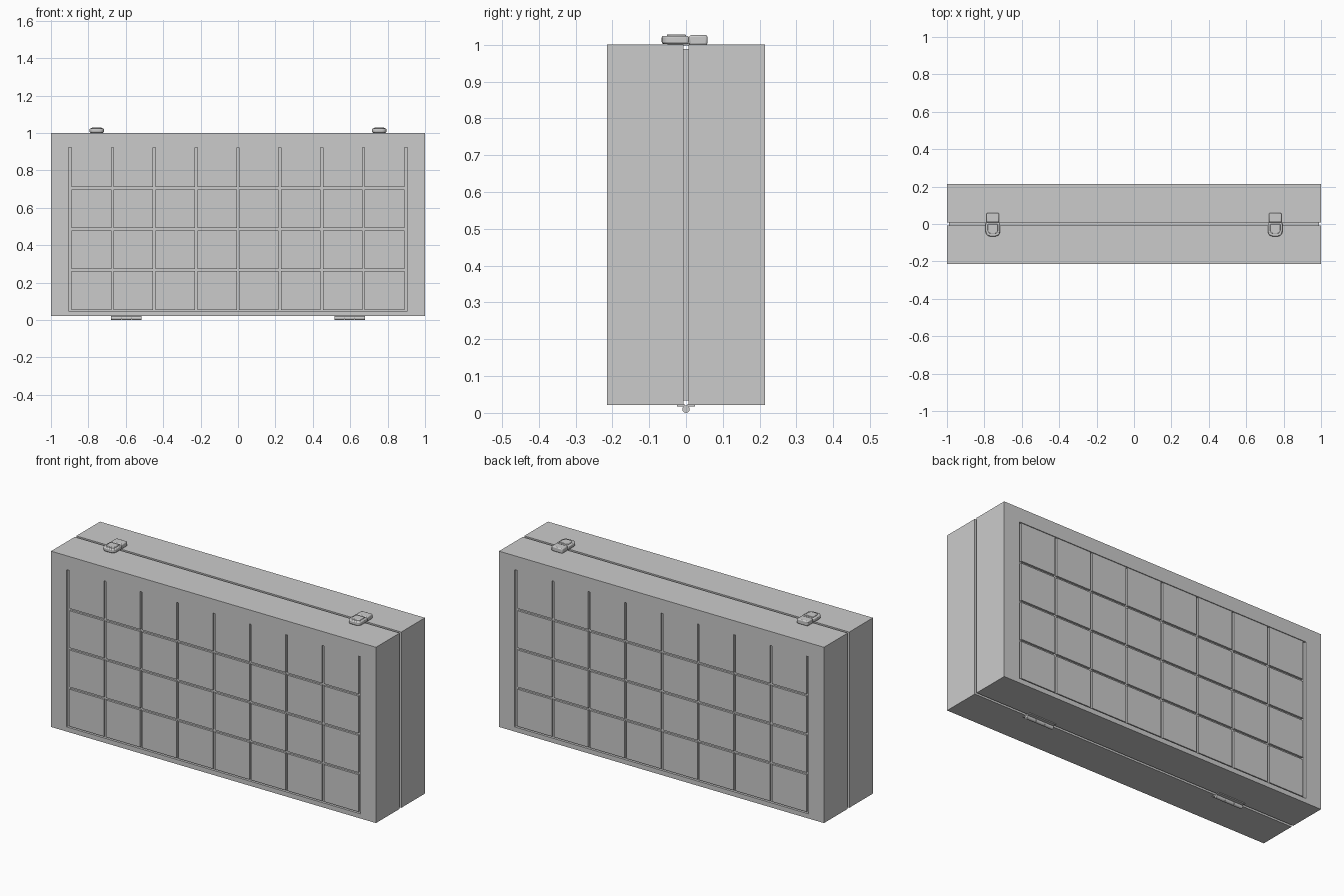
import bpy, bmesh, math
from mathutils import Matrix, Vector

if "Cube" in bpy.data.objects:
    bpy.data.objects.remove(bpy.data.objects["Cube"])


def finish(bm, name, bevel=0.0, mirror=None, smooth=False):
    bmesh.ops.recalc_face_normals(bm, faces=bm.faces)
    me = bpy.data.meshes.new(name)
    bm.to_mesh(me)
    bm.free()
    ob = bpy.data.objects.new(name, me)
    bpy.context.collection.objects.link(ob)
    if bevel:
        m = ob.modifiers.new("bevel", 'BEVEL')
        m.width, m.segments, m.limit_method = bevel, 2, 'ANGLE'
    if mirror is not None:
        m = ob.modifiers.new("mirror", 'MIRROR')
        m.use_axis = [i == mirror for i in range(3)]
        m.use_mirror_merge = False
    if smooth:
        bpy.ops.object.select_all(action='DESELECT')
        ob.select_set(True)
        bpy.context.view_layer.objects.active = ob
        bpy.ops.object.shade_smooth_by_angle(angle=math.radians(35))
    return ob


def add_box(bm, lo, hi):
    lo, hi = Vector(lo), Vector(hi)
    mat = Matrix.Translation((lo + hi) / 2) @ Matrix.Diagonal((*(hi - lo), 1))
    return bmesh.ops.create_cube(bm, size=1, matrix=mat)["verts"]


def add_prism(bm, outline, z0, z1):
    face = bm.faces.new([bm.verts.new((x, y, z0)) for x, y in outline])
    ext = bmesh.ops.extrude_face_region(bm, geom=[face])["geom"]
    for v in ext:
        if isinstance(v, bmesh.types.BMVert):
            v.co.z = z1


HALF_Y, SEAM = 0.215, 0.007
Z0, Z1 = 0.022, 1.0
RX, RZ0, RZ1, DEPTH = 0.905, 0.048, 0.922, 0.014

# case half with a shallow recess in its outer face, mirrored to the back
bm = bmesh.new()
add_box(bm, (-1, -HALF_Y, Z0), (1, -SEAM, Z1))
bm.normal_update()
front = min(bm.faces, key=lambda f: f.calc_center_median().y)
bmesh.ops.inset_region(bm, faces=[front], thickness=0.02)
for v in front.verts:
    v.co.x = math.copysign(RX, v.co.x)
    v.co.z = RZ1 if v.co.z > 0.5 else RZ0
ext = bmesh.ops.extrude_face_region(bm, geom=[front])["geom"]
for v in ext:
    if isinstance(v, bmesh.types.BMVert):
        v.co.y += DEPTH
if front.is_valid:
    bm.faces.remove(front)
finish(bm, "case_halves", mirror=1)

# inner lip closing the seam
bm = bmesh.new()
add_box(bm, (-0.988, -SEAM - 0.002, 0.034), (0.988, SEAM + 0.002, 0.988))
finish(bm, "seam_lip")

# 8 x 4 board squares raised from the recess floor
bm = bmesh.new()
COLS, ROWS, GAP = 8, 4, 0.012
px, pz = 1.79 / COLS, (RZ1 - RZ0) / ROWS
for c in range(COLS):
    for r in range(ROWS):
        x, z = -0.895 + c * px, RZ0 + r * pz
        top = z + pz - (0.001 if r == ROWS - 1 else GAP / 2)
        add_box(bm, (x + GAP / 2, -HALF_Y + 0.003, z + GAP / 2),
                (x + px - GAP / 2, -HALF_Y + DEPTH + 0.002, top))
finish(bm, "board_squares", mirror=1)

# latches on top: rounded lever in front, catch behind
LX = 0.755


def lever_outline(w, y_front, y_back, r):
    pts = [(LX + w, y_back), (LX - w, y_back)]
    for cx, start in ((LX - w + r, 180), (LX + w - r, 270)):
        for i in range(6):
            a = math.radians(start + 18 * i)
            pts.append((cx + r * math.cos(a), y_front + r + r * math.sin(a)))
    return pts


bm = bmesh.new()
add_prism(bm, lever_outline(0.038, -0.066, 0.008, 0.024), Z1 + 0.002, Z1 + 0.024)
finish(bm, "latch_levers", bevel=0.005, mirror=0, smooth=True)
bm = bmesh.new()
add_prism(bm, lever_outline(0.027, -0.052, 0.0, 0.018), Z1 + 0.02, Z1 + 0.028)
finish(bm, "latch_lever_pads", bevel=0.003, mirror=0, smooth=True)
bm = bmesh.new()
add_box(bm, (LX - 0.034, 0.009, Z1 - 0.001), (LX + 0.034, 0.058, Z1 + 0.026))
finish(bm, "latch_catches", bevel=0.005, mirror=0, smooth=True)
bm = bmesh.new()
add_box(bm, (LX - 0.028, -0.05, Z1 - 0.002), (LX + 0.028, 0.04, Z1 + 0.004))
finish(bm, "latch_bases", mirror=0)

# hinges underneath: two leaves and a barrel of three knuckles
HX0, HX1 = 0.515, 0.68
bm = bmesh.new()
for s in (-1, 1):
    ys = sorted((s * 0.003, s * 0.025))
    add_box(bm, (HX0, ys[0], 0.017), (HX1, ys[1], Z0 + 0.001))
finish(bm, "hinge_leaves", mirror=0)
bm = bmesh.new()
step = (HX1 - HX0) / 3
for i in range(3):
    mat = (Matrix.Translation((HX0 + (i + 0.5) * step, 0, 0.01))
           @ Matrix.Rotation(math.pi / 2, 4, 'Y'))
    bmesh.ops.create_cone(bm, cap_ends=True, segments=16, radius1=0.01,
                          radius2=0.01, depth=step - 0.002, matrix=mat)
finish(bm, "hinge_knuckles", mirror=0, smooth=True)
bm = bmesh.new()
mat = (Matrix.Translation(((HX0 + HX1) / 2, 0, 0.01))
       @ Matrix.Rotation(math.pi / 2, 4, 'Y'))
bmesh.ops.create_cone(bm, cap_ends=True, segments=12, radius1=0.006,
                      radius2=0.006, depth=HX1 - HX0, matrix=mat)
finish(bm, "hinge_pins", mirror=0, smooth=True)
